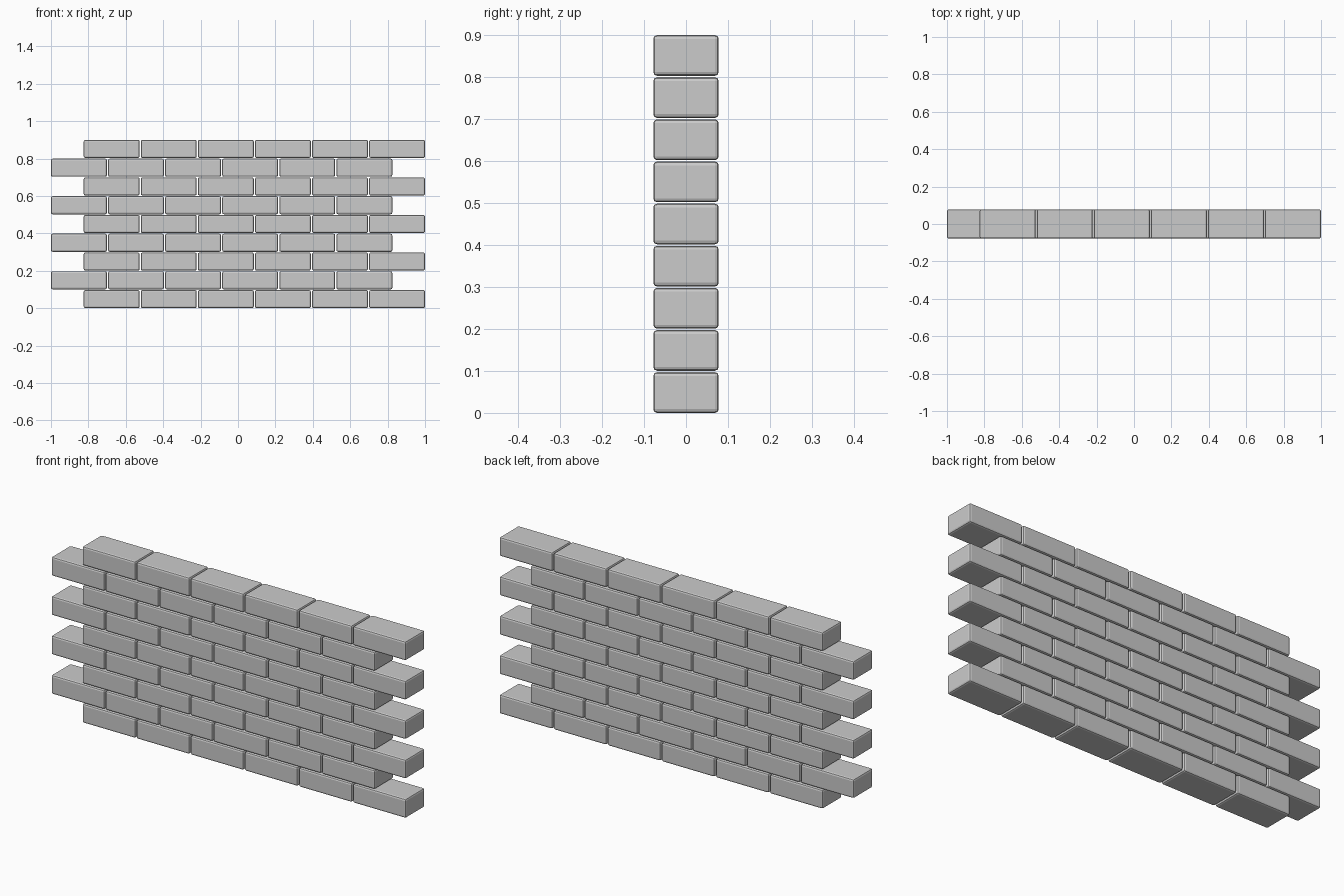
import bpy, bmesh

if "Cube" in bpy.data.objects:
    bpy.data.objects.remove(bpy.data.objects["Cube"])

ROWS, COLS = 9, 6
LENGTH, DEPTH, HEIGHT = 0.299, 0.156, 0.097
PITCH_X = 0.3052
PITCH_Z = (0.9 - HEIGHT) / (ROWS - 1)

# One brick with softly rounded edges, shared by the whole wall
mesh = bpy.data.meshes.new("brick")
bm = bmesh.new()
bmesh.ops.create_cube(bm, size=1)
bmesh.ops.scale(bm, vec=(LENGTH, DEPTH, HEIGHT), verts=bm.verts)
bmesh.ops.bevel(bm, geom=bm.edges[:], offset=0.009, segments=2,
                profile=0.5, affect='EDGES')
bm.to_mesh(mesh)
bm.free()

# Running bond: even rows reach the right end, odd rows the left end
run = LENGTH + (COLS - 1) * PITCH_X
for row in range(ROWS):
    start = 1 - run if row % 2 == 0 else -1
    for col in range(COLS):
        brick = bpy.data.objects.new(f"brick_{row}_{col}", mesh)
        brick.location = (start + LENGTH / 2 + col * PITCH_X, 0,
                          HEIGHT / 2 + row * PITCH_Z)
        bpy.context.collection.objects.link(brick)
